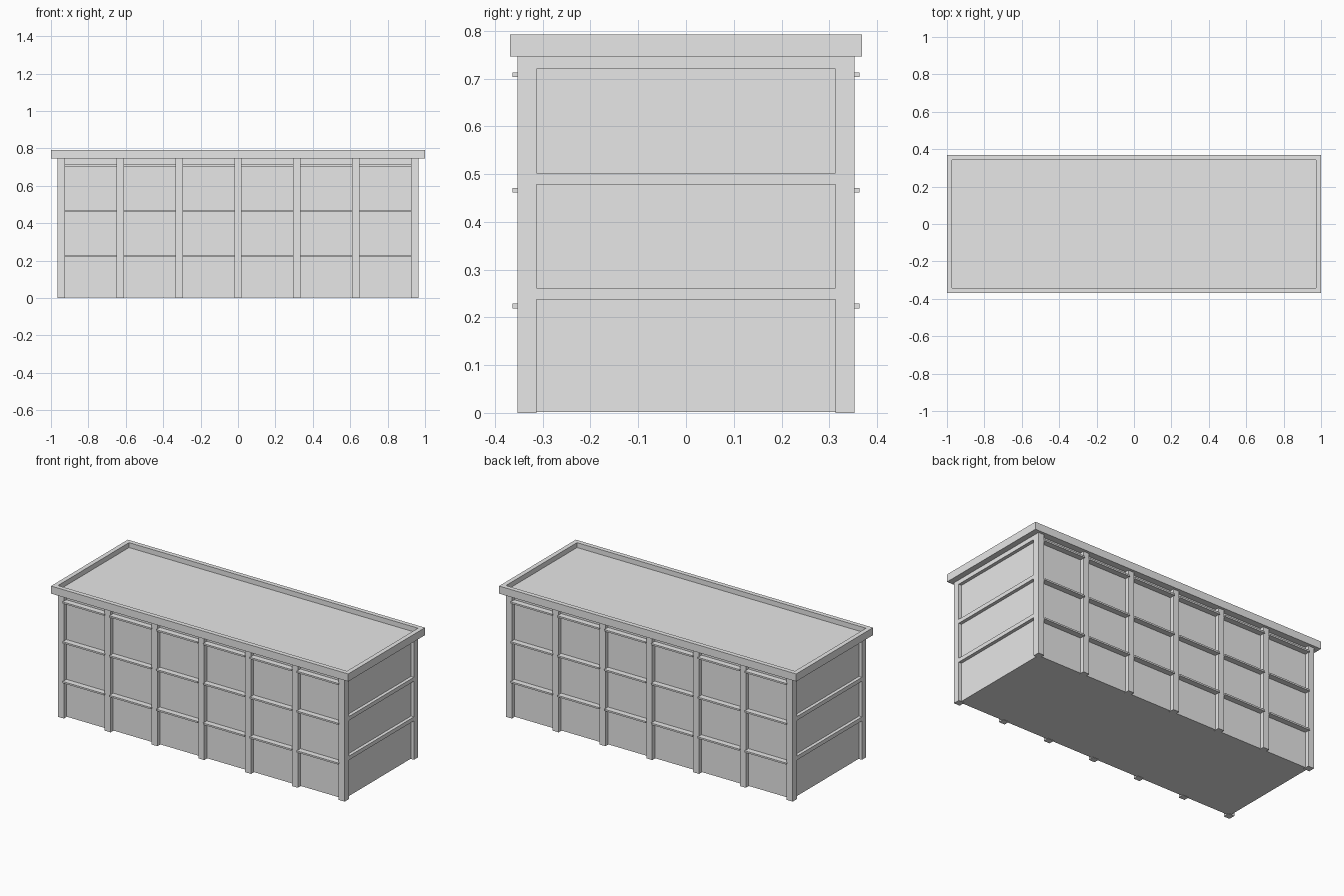
import bpy
import bmesh
from mathutils import Vector

cube = bpy.data.objects.get("Cube")
if cube:
    bpy.data.objects.remove(cube, do_unlink=True)

# Single flat grey
grey = bpy.data.materials.new("light grey")
grey.use_nodes = True
color = (0.8, 0.8, 0.8, 1)
grey.diffuse_color = color
grey.node_tree.nodes["Principled BSDF"].inputs["Base Color"].default_value = color

# Main dimensions
WALL_X, WALL_Y = 0.945, 0.328      # recessed wall planes
POST_X, POST_Y = 0.965, 0.353      # outer faces of the posts
RAIL_Y = 0.363
EAVE, ROOF, TOP = 0.746, 0.762, 0.792
POST = 0.04
BAYS = 6


def add_object(name, bm):
    mesh = bpy.data.meshes.new(name)
    bm.to_mesh(mesh)
    bm.free()
    mesh.materials.append(grey)
    obj = bpy.data.objects.new(name, mesh)
    bpy.context.collection.objects.link(obj)
    return obj


def box(name, low, high):
    low, high = Vector(low), Vector(high)
    bm = bmesh.new()
    bmesh.ops.create_cube(bm, size=1)
    bmesh.ops.scale(bm, vec=high - low, verts=bm.verts)
    bmesh.ops.translate(bm, vec=(low + high) / 2, verts=bm.verts)
    return add_object(name, bm)


def side_box(name, x0, x1, y0, y1, z0, z1, side):
    """Box on the front (-1) or back (+1) long wall."""
    ya, yb = sorted((side * y0, side * y1))
    return box(name, (x0, ya, z0), (x1, yb, z1))


# Core walls
box("wall_block", (-WALL_X, -WALL_Y, 0.002), (WALL_X, WALL_Y, EAVE + 0.005))

# Roof slab with the sunken deck and raised rim
bm = bmesh.new()
bmesh.ops.create_cube(bm, size=1)
bmesh.ops.scale(bm, vec=(2, 0.738, TOP - EAVE), verts=bm.verts)
bmesh.ops.translate(bm, vec=(0, 0, (TOP + EAVE) / 2), verts=bm.verts)
bm.normal_update()
deck = max(bm.faces, key=lambda f: f.calc_center_median().z)
bmesh.ops.inset_region(bm, faces=[deck], thickness=0.039)
bm.normal_update()
wall = bmesh.ops.extrude_discrete_faces(bm, faces=[deck])["faces"][0]
bmesh.ops.translate(bm, vec=(0, 0, ROOF - TOP), verts=wall.verts)
add_object("roof_with_rim", bm)

# Posts and rails along both long walls
first = -POST_X + POST / 2
pitch = -2 * first / BAYS
for side, label in ((-1, "front"), (1, "back")):
    for i in range(BAYS + 1):
        x = first + i * pitch
        corner = i in (0, BAYS)
        inner = POST_Y - POST if corner else WALL_Y - 0.01
        side_box(f"{label}_post_{i + 1}", x - POST / 2, x + POST / 2,
                 inner, POST_Y, 0, EAVE, side)
    for row, z in enumerate((0.224, 0.466, 0.708)):
        for i in range(BAYS):
            x0 = first + i * pitch + POST / 2 - 0.003
            x1 = first + (i + 1) * pitch - POST / 2 + 0.003
            side_box(f"{label}_rail_{row + 1}_{i + 1}", x0, x1,
                     WALL_Y - 0.01, RAIL_Y, z - 0.005, z + 0.005, side)

# Flush bands framing the recessed end panels
for side, label in ((-1, "right"), (1, "left")):
    for i, (z0, z1) in enumerate(((0.237, 0.261), (0.478, 0.502), (0.72, EAVE))):
        xa, xb = sorted((side * (WALL_X - 0.01), side * POST_X))
        y = POST_Y - POST
        box(f"{label}_end_band_{i + 1}", (xa, -y, z0), (xb, y, z1))
